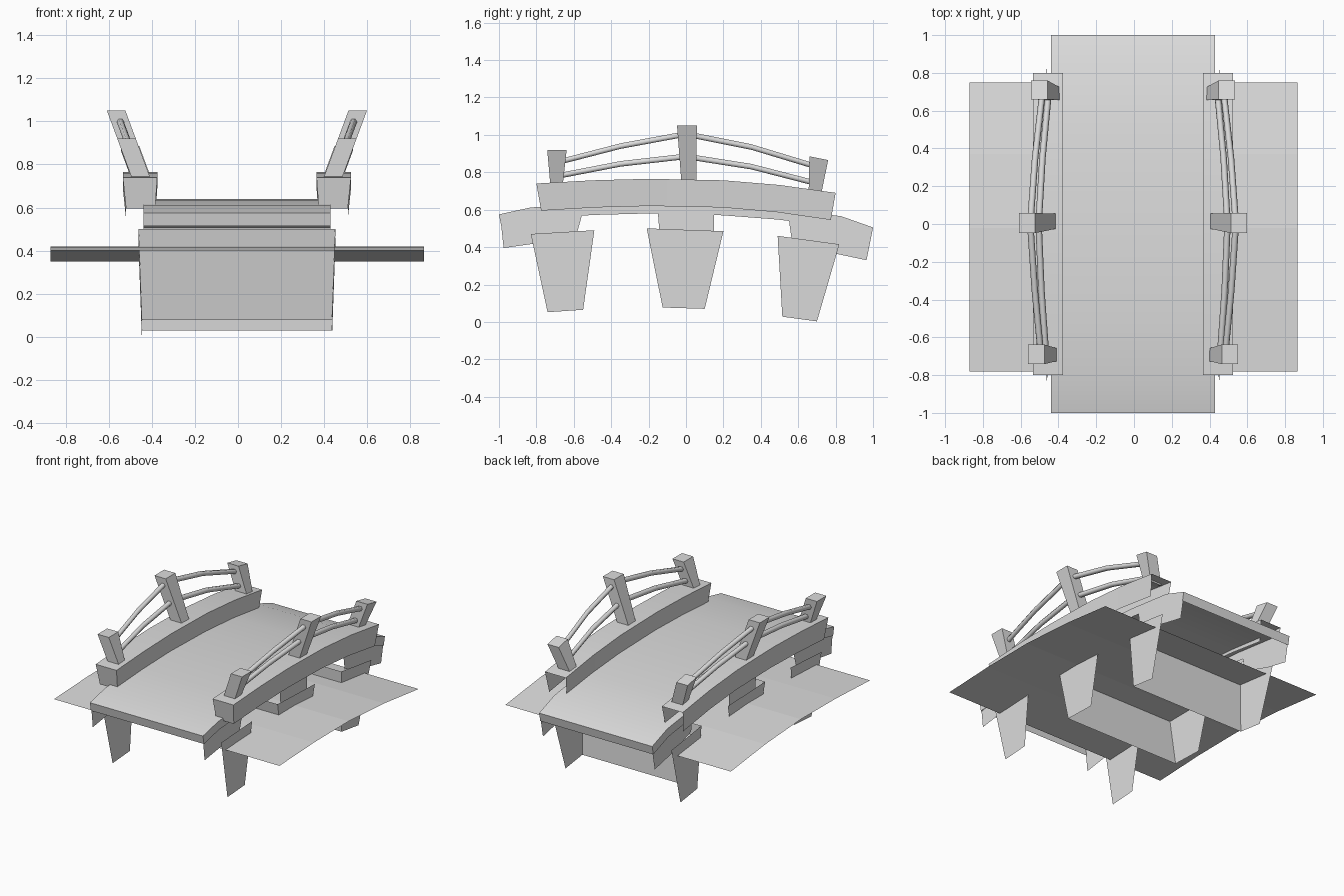
import bpy, bmesh
from mathutils import Vector

cube = bpy.data.objects.get("Cube")
if cube:
    bpy.data.objects.remove(cube)

stone = bpy.data.materials.new("pale_grey")
stone.use_nodes = True
GREY = (0.72, 0.72, 0.72, 1)
stone.diffuse_color = GREY
stone.node_tree.nodes["Principled BSDF"].inputs["Base Color"].default_value = GREY

CENTRE = -0.005
SIDES = {"right": -1, "left": 1}


def finish(obj, angle=0.7):
    obj.data.materials.append(stone)
    bpy.ops.object.select_all(action="DESELECT")
    obj.select_set(True)
    bpy.context.view_layer.objects.active = obj
    bpy.ops.object.shade_smooth_by_angle(angle=angle)


def loft(name, sections, closed=False, caps=(), angle=0.7, flip=False):
    """Skin a list of cross-sections, with optional end caps."""
    bm = bmesh.new()
    rows = [[bm.verts.new(p) for p in s] for s in sections]
    n = len(rows[0])
    for a, b in zip(rows, rows[1:]):
        for i in range(n if closed else n - 1):
            j = (i + 1) % n
            bm.faces.new((a[i], a[j], b[j], b[i]))
    for end in caps:
        bm.faces.new(rows[end])
    bmesh.ops.recalc_face_normals(bm, faces=bm.faces)
    if flip:
        bmesh.ops.reverse_faces(bm, faces=bm.faces)
    mesh = bpy.data.meshes.new(name)
    bm.to_mesh(mesh)
    bm.free()
    obj = bpy.data.objects.new(name, mesh)
    bpy.context.collection.objects.link(obj)
    finish(obj, angle)
    return obj


def face_up(obj):
    """Turn an open sheet so that its broad top faces upward."""
    if sum(p.normal.z * p.area for p in obj.data.polygons) < 0:
        obj.data.flip_normals()


# Arched deck: top sheet with hanging edge strips
deck_line = [(-1, .575), (-.83, .612), (-.5, .632), (-.2, .64),
             (.2, .63), (.5, .607), (.83, .565), (1, .505)]
half = 0.435
deck = loft("deck", [[(CENTRE - half, y * .988, z - .06), (CENTRE - half, y, z),
                      (CENTRE + half, y, z), (CENTRE + half, y * .988, z - .06)]
                     for y, z in deck_line])
face_up(deck)
for label, (y, z) in (("front", deck_line[0]), ("back", deck_line[-1])):
    loft(label + "_deck_lip", [[(CENTRE - half, y, z), (CENTRE + half, y, z)],
                               [(CENTRE - half, y * .988, z - .06),
                                (CENTRE + half, y * .988, z - .06)]], flip=(y > 0))

# Gently arched water sheet
water = loft("water", [[(-.87, y, z), (.865, y, z)] for y, z in
                       [(-.78, .4), (-.4, .417), (-.02, .42), (.37, .395), (.75, .35)]],
             angle=0.01)
face_up(water)


def plate(name, x_top, x_low, outline):
    """Upright side panel; the first half of the outline is its top edge."""
    k = len(outline) // 2
    top = [(x_top, y, z) for y, z in outline[:k]]
    low = [(x_low, y, z) for y, z in outline[k:]]
    return loft(name, [top, low])


# Panels under the deck edge, and tapered piers: top edge then bottom edge
panels = {
    "front_skirt": [(-.988, .515), (-.8, .557), (-.555, .575),
                    (-.975, .395), (-.8, .42), (-.59, .45)],
    "middle_bracket": [(-.15, .583), (.15, .577), (-.14, .45), (.15, .45)],
    "back_skirt": [(.55, .548), (.8, .525), (.988, .445),
                   (.565, .44), (.8, .365), (.965, .33)],
}
piers = {
    "front_pier": [(-.83, .47), (-.49, .49), (-.74, .052), (-.55, .065)],
    "middle_pier": [(-.21, .5), (.2, .485), (-.125, .077), (.1, .07)],
    "back_pier": [(.49, .46), (.82, .415), (.515, .028), (.7, .003)],
}
for side, s in SIDES.items():
    for name, outline in panels.items():
        plate(f"{side}_{name}", CENTRE + s * .43, CENTRE + s * .43, outline)
    for name, outline in piers.items():
        plate(f"{side}_{name}", CENTRE + s * .457, CENTRE + s * .442, outline)
for name in ("middle_pier", "back_pier"):
    (yt, zt), _, (yl, zl), _ = piers[name]
    loft(name + "_wall", [[(CENTRE - .457, yt, zt), (CENTRE + .457, yt, zt)],
                          [(CENTRE - .442, yl, zl), (CENTRE + .442, yl, zl)]])

# Kerb beams: inverted channels closed at the front
beam_line = [(-.8, .74), (-.5, .757), (-.2, .765), (.2, .757), (.5, .732), (.8, .69)]
for side, s in SIDES.items():
    beam = loft(f"{side}_kerb_beam",
                [[(CENTRE + s * x, y * (.968 if low else 1), z - (.145 if low else 0))
                  for x, low in ((.38, 1), (.37, 0), (.53, 0), (.515, 1))]
                 for y, z in beam_line], caps=(0,))
    face_up(beam)


def lean(z):
    return 0.45 + 0.37 * (z - 0.75)


# Leaning posts, wider at the top: bottom (y, z, half depth), top (y, z, half depth)
posts = {
    "front_post": ((-.692, .74, .034), (-.69, .92, .052)),
    "middle_post": ((.015, .75, .04), (.005, 1.05, .053)),
    "back_post": ((.69, .70, .034), (.71, .875, .05)),
}
for side, s in SIDES.items():
    for name, ends in posts.items():
        tilt = -.01 if name == "back_post" else 0
        loft(f"{side}_{name}",
             [[(CENTRE + s * (lean(z) + dx * .043), y + dy * d, z + dy * tilt)
               for dx, dy in ((-1, -1), (1, -1), (1, 1), (-1, 1))]
              for y, z, d in ends], closed=True, caps=(0, 1))

# Slim bowed rails between the posts
rails = {
    "front_upper_rail": [(-.66, .86), (-.35, .94), (.0, 1.005)],
    "back_upper_rail": [(.0, 1.005), (.35, .935), (.68, .835)],
    "front_lower_rail": [(-.66, .785), (-.35, .845), (.0, .885)],
    "back_lower_rail": [(.0, .885), (.35, .83), (.68, .745)],
}
for side, s in SIDES.items():
    for name, path in rails.items():
        r = .017
        loft(f"{side}_{name}",
             [[(CENTRE + s * (lean(z) + dx * r), y, z + dz * r)
               for dx, dz in ((1, 0), (.5, .87), (-.5, .87), (-1, 0), (-.5, -.87), (.5, -.87))]
              for y, z in path], closed=True, caps=(0, 2), angle=1.2)
